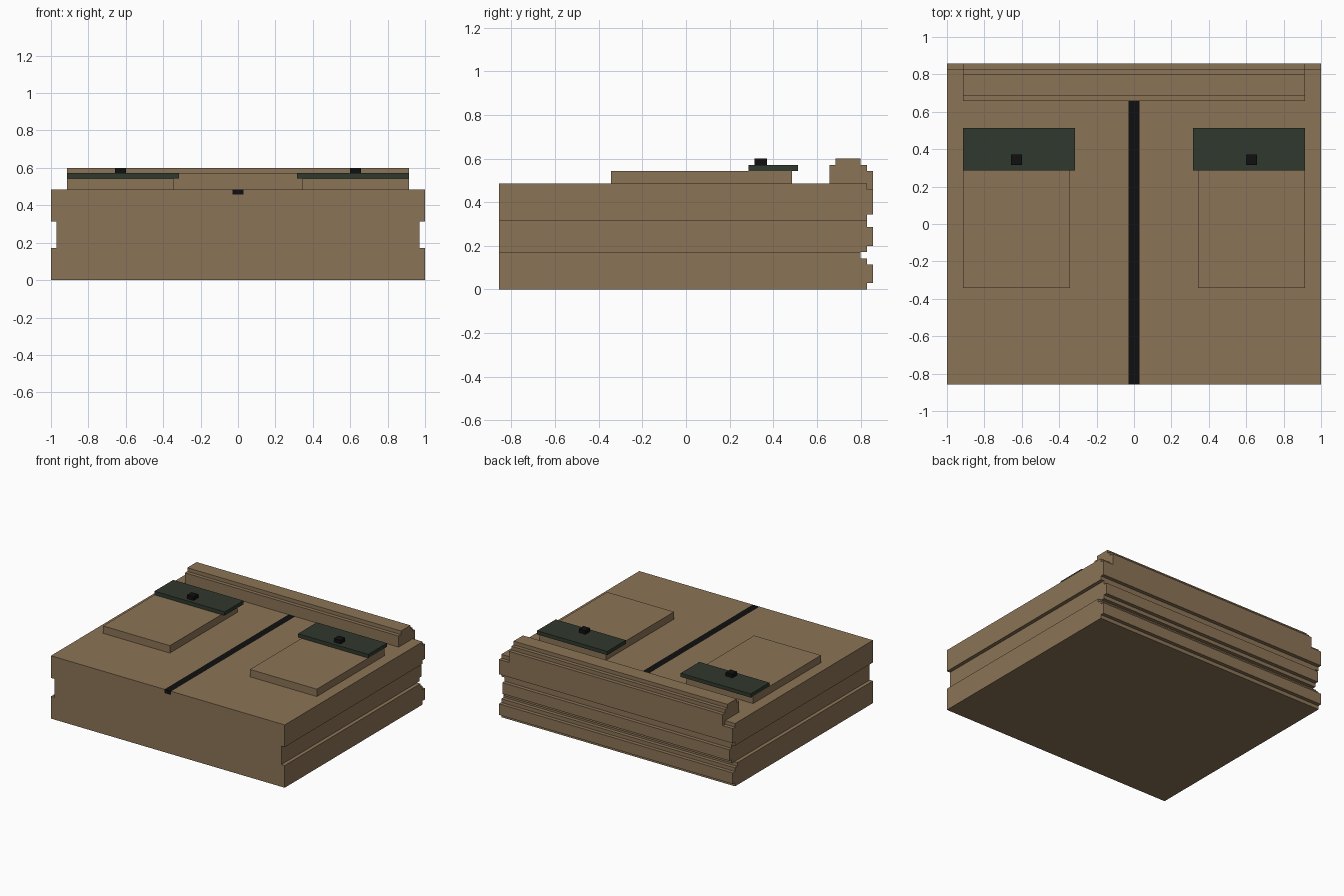
import bpy, bmesh

if "Cube" in bpy.data.objects:
    bpy.data.objects.remove(bpy.data.objects["Cube"])

U = 1 / 35  # the model sits on a regular grid of this step


def material(name, rgb):
    m = bpy.data.materials.new(name)
    m.diffuse_color = (*rgb, 1)
    m.use_nodes = True
    m.node_tree.nodes["Principled BSDF"].inputs["Base Color"].default_value = m.diffuse_color
    return m


BROWN = material("tan brown", (0.258, 0.174, 0.094))
GREEN = material("dark green", (0.030, 0.040, 0.026))
BLACK = material("black", (0.005, 0.005, 0.005))


def extrude(name, profile, x0, x1, mat):
    """Extrude a (y, z) profile given in grid steps from x0 to x1."""
    bm = bmesh.new()
    face = bm.faces.new([bm.verts.new((x0 * U, y * U, z * U)) for y, z in profile])
    out = bmesh.ops.extrude_face_region(bm, geom=[face])
    verts = [g for g in out["geom"] if isinstance(g, bmesh.types.BMVert)]
    bmesh.ops.translate(bm, verts=verts, vec=((x1 - x0) * U, 0, 0))
    bmesh.ops.recalc_face_normals(bm, faces=bm.faces)
    me = bpy.data.meshes.new(name)
    bm.to_mesh(me)
    bm.free()
    me.materials.append(mat)
    ob = bpy.data.objects.new(name, me)
    bpy.context.collection.objects.link(ob)
    return ob


def box(name, x0, x1, y0, y1, z0, z1, mat):
    return extrude(name, [(y0, z0), (y1, z0), (y1, z1), (y0, z1)], x0, x1, mat)


# main body with stepped back edge: (depth, top of layer)
layers = [(29, 1), (30, 4), (29, 5), (28, 6), (29, 7), (30, 10), (29, 12), (30, 16), (29, 17)]
profile = [(-30, 0)]
z = 0
for depth, top in layers:
    profile += [(depth, z), (depth, top)]
    z = top
profile.append((-30, 17))
body = extrude("body", profile, -35, 35, BROWN)

# side grooves and centre slot cut out of the body
cutters = [box("slot_cutter", -1, 1, -32, 23, 16, 19, BROWN)]
for s in (-1, 1):
    a, b = sorted((s * 34, s * 37))
    cutters.append(box("groove_cutter", a, b, -32, 32, 6, 11, BROWN))
for c in cutters:
    c.hide_render = True
    c.hide_viewport = True
    mod = body.modifiers.new(c.name, "BOOLEAN")
    mod.operation = "DIFFERENCE"
    mod.solver = "EXACT"
    mod.object = c

# black strip flush in the slot
box("centre_strip", -1, 1, -30, 23, 16, 17, BLACK)

# stepped ridge along the back
extrude("back_ridge", [(23, 17), (23, 20), (24, 20), (24, 21), (28, 21), (28, 20),
                       (29, 20), (29, 19), (30, 19), (30, 16), (29, 16), (29, 17)],
        -32, 32, BROWN)

# raised pads, plates and knobs on each side
for s, side in ((-1, "left"), (1, "right")):
    for part, x0, x1, y0, y1, z0, z1, mat in (
            ("pad", 12, 32, -12, 17, 17, 19, BROWN),
            ("plate", 11, 32, 10, 18, 19, 20, GREEN),
            ("knob", 21, 23, 11, 13, 20, 21, BLACK)):
        a, b = sorted((s * x0, s * x1))
        box(f"{side}_{part}", a, b, y0, y1, z0, z1, mat)
